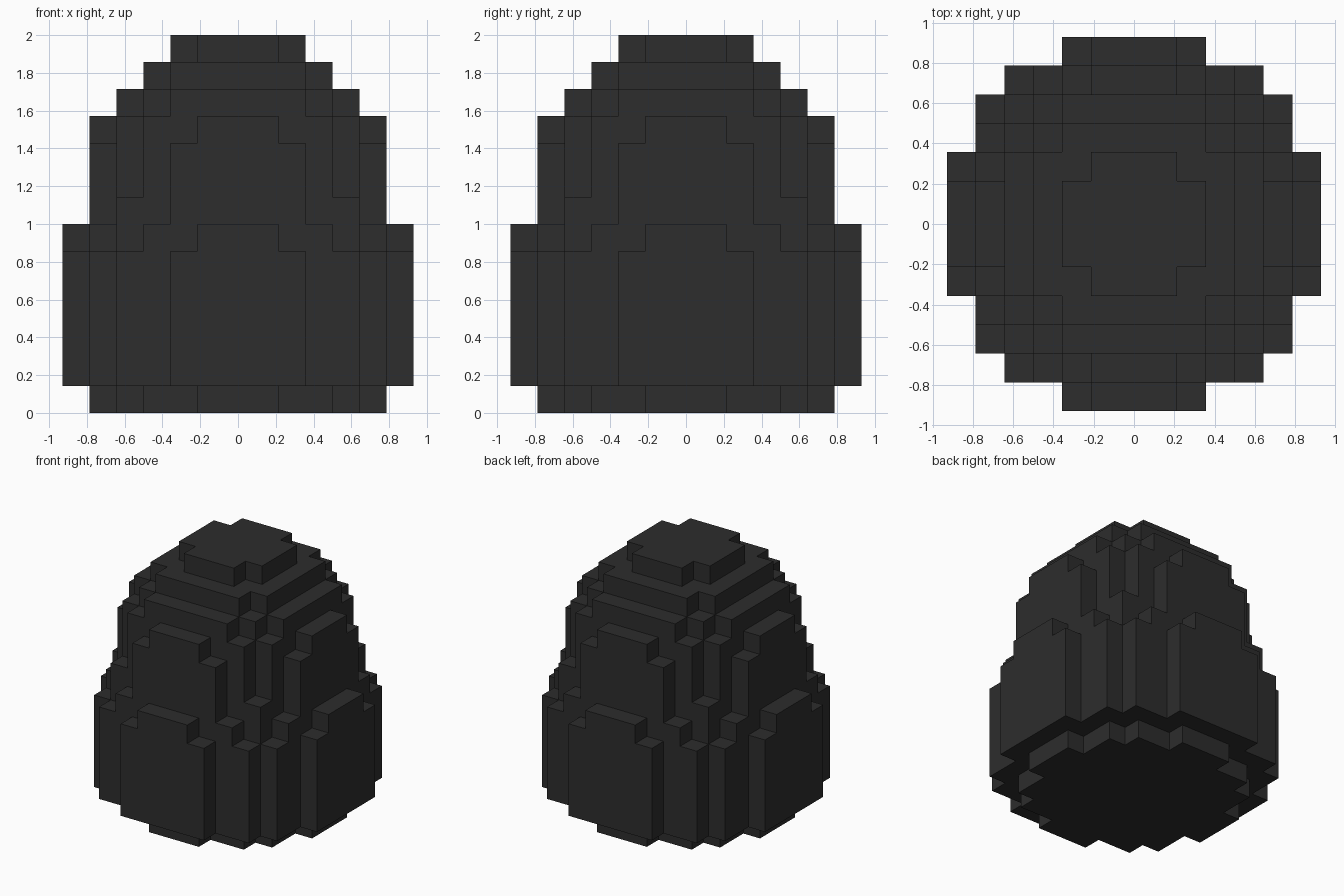
import bpy
import bmesh
from mathutils import Vector

cube = bpy.data.objects.get("Cube")
if cube:
    bpy.data.objects.remove(cube, do_unlink=True)

LEVELS = 14
UNIT = 2 / LEVELS

# Tiers from the ground up: (height in blocks, reach in x of each row going out in y)
TIERS = [
    (1, (5, 5, 4, 4, 3, 1)),
    (5, (6, 6, 6, 5, 5, 4, 2)),
    (1, (6, 6, 5, 5, 4, 3, 1)),
    (1, (5, 5, 5, 4, 4, 2)),
    (2, (5, 5, 5, 4, 3, 2)),
    (1, (5, 5, 4, 4, 3, 1)),
    (1, (4, 4, 4, 3, 2)),
    (1, (3, 3, 3, 2)),
    (1, (2, 2, 1)),
]


def make_material(name, colour):
    mat = bpy.data.materials.new(name)
    mat.use_nodes = True
    mat.diffuse_color = colour
    mat.node_tree.nodes["Principled BSDF"].inputs["Base Color"].default_value = colour
    return mat


def fill_blocks():
    """Collect the occupied block cells, mirrored in x and y."""
    cells = set()
    level = 0
    for height, rows in TIERS:
        for z in range(level, level + height):
            for y, reach in enumerate(rows):
                for x in range(-reach, reach + 1):
                    cells.update({(x, y, z), (x, -y, z)})
        level += height
    return cells


def skin_blocks(name, cells, mat):
    """Build only the outer faces of the block cells."""
    bm = bmesh.new()
    corners = {}

    def corner(p):
        key = tuple(round(c * 2) for c in p)
        if key not in corners:
            corners[key] = bm.verts.new(p * UNIT)
        return corners[key]

    for cell in cells:
        centre = Vector(cell) + Vector((0, 0, 0.5))
        for axis in range(3):
            for sign in (-1, 1):
                normal = Vector((0, 0, 0))
                normal[axis] = sign
                if tuple(int(a + b) for a, b in zip(cell, normal)) in cells:
                    continue
                side = Vector((0, 0, 0))
                side[(axis + 1) % 3] = 0.5
                up = normal.cross(side)
                mid = centre + normal / 2
                bm.faces.new([corner(mid + p) for p in
                              (-side - up, side - up, side + up, up - side)])

    mesh = bpy.data.meshes.new(name)
    bm.to_mesh(mesh)
    bm.free()
    mesh.materials.append(mat)
    obj = bpy.data.objects.new(name, mesh)
    bpy.context.collection.objects.link(obj)
    return obj


# Stepped egg shell
charcoal = make_material("charcoal", (0.026, 0.026, 0.026, 1))
skin_blocks("egg_shell", fill_blocks(), charcoal)
